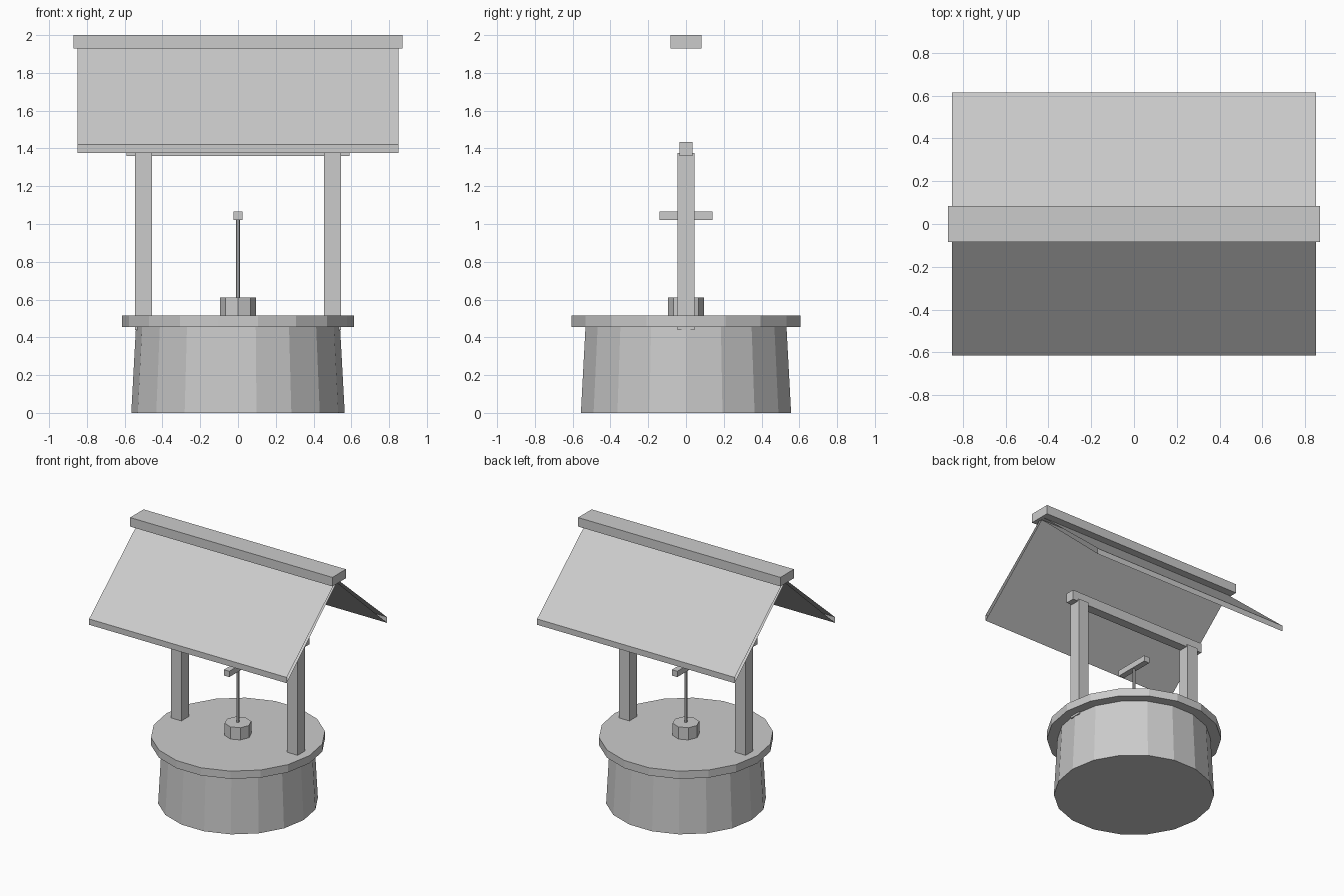
import bpy, bmesh
from mathutils import Matrix, Vector

if "Cube" in bpy.data.objects:
    bpy.data.objects.remove(bpy.data.objects["Cube"])


def finish(name, bm):
    bmesh.ops.recalc_face_normals(bm, faces=bm.faces)
    mesh = bpy.data.meshes.new(name)
    bm.to_mesh(mesh)
    bm.free()
    obj = bpy.data.objects.new(name, mesh)
    bpy.context.collection.objects.link(obj)
    return obj


def box(name, lo, hi):
    lo, hi = Vector(lo), Vector(hi)
    bm = bmesh.new()
    m = Matrix.Translation((lo + hi) / 2) @ Matrix.Diagonal((*(hi - lo), 1))
    bmesh.ops.create_cube(bm, size=1, matrix=m)
    return finish(name, bm)


def drum(name, sides, r_bottom, r_top, z0, z1):
    bpy.ops.mesh.primitive_cone_add(vertices=sides, radius1=r_bottom, radius2=r_top,
                                    depth=z1 - z0, location=(0, 0, (z0 + z1) / 2),
                                    rotation=(0, 0, 1.5707963))
    bpy.context.object.name = name


# Stone base, rim, bucket and rope
drum("well_base", 18, 0.565, 0.54, 0, 0.46)
drum("well_rim", 18, 0.615, 0.615, 0.455, 0.515)
drum("bucket", 8, 0.095, 0.095, 0.515, 0.61)
drum("rope", 6, 0.01, 0.01, 0.6, 1.03)

# Timber frame
for side, x in (("left", -0.5), ("right", 0.5)):
    box(side + "_post", (x - 0.045, -0.045, 0.44), (x + 0.045, 0.045, 1.375))
box("cross_beam", (-0.59, -0.035, 1.36), (0.59, 0.035, 1.435))
box("handle_bar", (-0.023, -0.14, 1.02), (0.023, 0.14, 1.065))
box("ridge_cap", (-0.87, -0.083, 1.93), (0.87, 0.083, 2.0))

# Gabled roof: closed profile swept along x, ends left open
profile = [(-0.615, 1.375), (-0.615, 1.42), (0, 1.95),
           (0.615, 1.42), (0.615, 1.375), (0, 1.925)]
bm = bmesh.new()
ends = [[bm.verts.new((x, y, z)) for y, z in profile] for x in (-0.85, 0.85)]
for i in range(len(profile)):
    j = (i + 1) % len(profile)
    bm.faces.new((ends[0][i], ends[0][j], ends[1][j], ends[1][i]))
finish("roof", bm)
